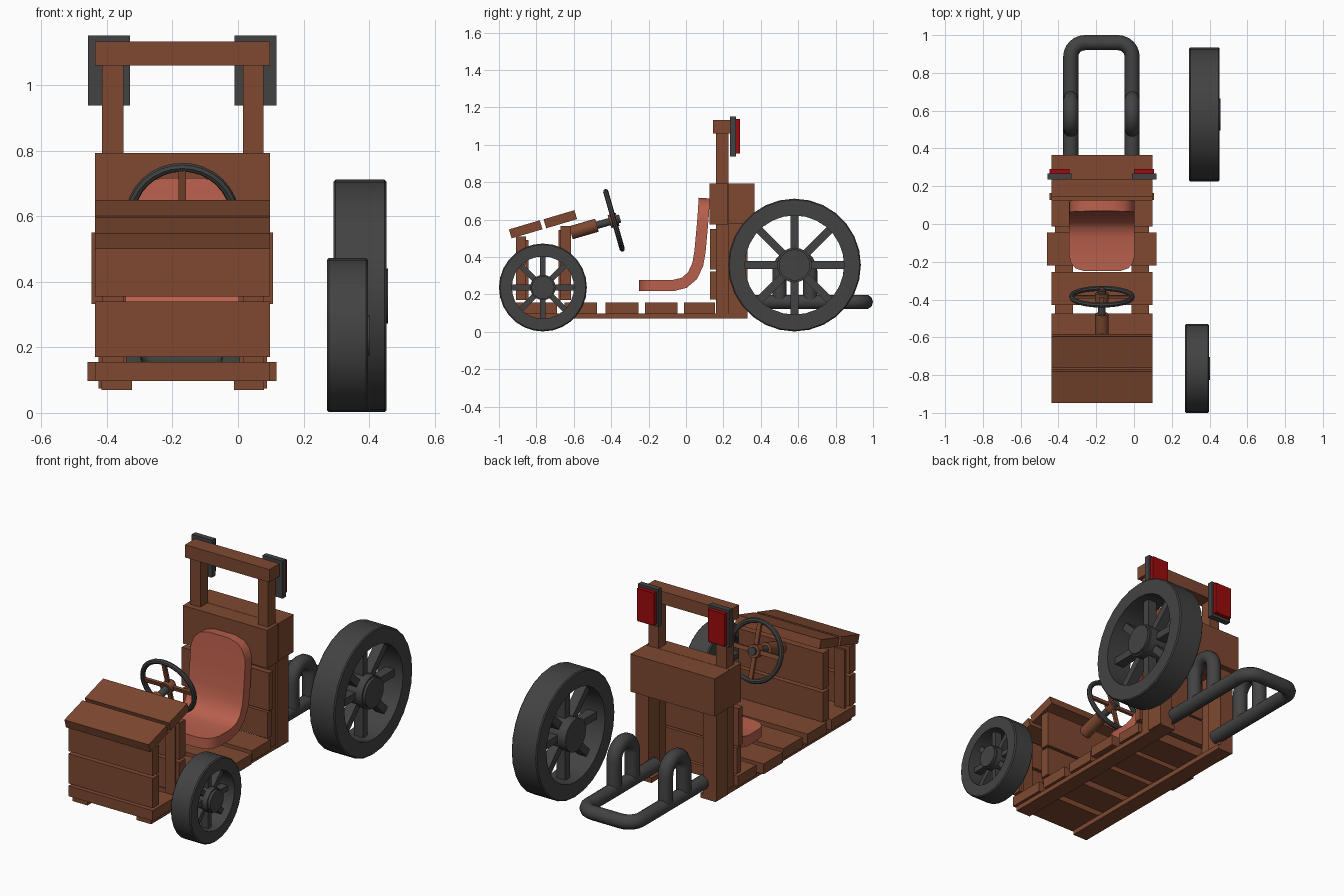
import bpy, bmesh, math
from mathutils import Vector, Matrix

if "Cube" in bpy.data.objects:
    bpy.data.objects.remove(bpy.data.objects["Cube"])

CX = -0.17  # body centre line


def material(name, rgb):
    m = bpy.data.materials.new(name)
    m.diffuse_color = (*rgb, 1)
    m.use_nodes = True
    m.node_tree.nodes["Principled BSDF"].inputs["Base Color"].default_value = m.diffuse_color
    return m


WOOD = material("brown_wood", (0.21, 0.066, 0.03))
GREY = material("dark_grey", (0.055, 0.055, 0.055))
SEAT = material("salmon_seat", (0.48, 0.115, 0.072))
RED = material("lamp_red", (0.33, 0.003, 0.004))


def finish(name, bm, mat, smooth=False):
    bmesh.ops.recalc_face_normals(bm, faces=bm.faces)
    me = bpy.data.meshes.new(name)
    bm.to_mesh(me)
    bm.free()
    ob = bpy.data.objects.new(name, me)
    bpy.context.collection.objects.link(ob)
    me.materials.append(mat)
    if smooth:
        bpy.ops.object.select_all(action='DESELECT')
        ob.select_set(True)
        bpy.context.view_layer.objects.active = ob
        bpy.ops.object.shade_smooth_by_angle(angle=math.radians(35))
    return ob


def box(name, x, y, z, mat=WOOD, tilt=0):
    """Box from (min, max) ranges, tilted about x through its centre."""
    c = Vector((sum(x) / 2, sum(y) / 2, sum(z) / 2))
    bm = bmesh.new()
    bmesh.ops.create_cube(bm, size=1)
    size = Matrix.Diagonal((x[1] - x[0], y[1] - y[0], z[1] - z[0], 1))
    bm.transform(Matrix.Translation(c) @ Matrix.Rotation(tilt, 4, 'X') @ size)
    return finish(name, bm, mat)


def rod(name, a, b, r, mat, n=20):
    a, b = Vector(a), Vector(b)
    bm = bmesh.new()
    bmesh.ops.create_cone(bm, cap_ends=True, segments=n, radius1=r, radius2=r, depth=(b - a).length)
    rot = (b - a).to_track_quat('Z', 'Y').to_matrix().to_4x4()
    bm.transform(Matrix.Translation((a + b) / 2) @ rot)
    return finish(name, bm, mat, True)


def ring(name, profile, n, mat, matrix):
    """Closed (radius, height) profile turned around local z."""
    bm = bmesh.new()
    rows = []
    for i in range(n):
        t = 2 * math.pi * i / n
        rows.append([bm.verts.new((r * math.cos(t), r * math.sin(t), h)) for r, h in profile])
    k = len(profile)
    for i in range(n):
        p, q = rows[i], rows[(i + 1) % n]
        for j in range(k):
            bm.faces.new((p[j], q[j], q[(j + 1) % k], p[(j + 1) % k]))
    bm.transform(matrix)
    return finish(name, bm, mat, True)


def spokes(name, count, r0, r1, width, depth, mat, matrix):
    bm = bmesh.new()
    for i in range(count):
        m = (Matrix.Rotation(2 * math.pi * i / count, 4, 'Z') @ Matrix.Translation(((r0 + r1) / 2, 0, 0))
             @ Matrix.Diagonal((r1 - r0, width, depth, 1)))
        bmesh.ops.create_cube(bm, size=1, matrix=m)
    bm.transform(matrix)
    return finish(name, bm, mat)


def pipe(name, pts, r, mat):
    cu = bpy.data.curves.new(name, 'CURVE')
    cu.dimensions = '3D'
    cu.bevel_depth, cu.bevel_resolution, cu.use_fill_caps = r, 3, True
    sp = cu.splines.new('POLY')
    sp.points.add(len(pts) - 1)
    for p, co in zip(sp.points, pts):
        p.co = (*co, 1)
    ob = bpy.data.objects.new(name, cu)
    bpy.context.collection.objects.link(ob)
    cu.materials.append(mat)
    bpy.ops.object.select_all(action='DESELECT')
    ob.select_set(True)
    bpy.context.view_layer.objects.active = ob
    bpy.ops.object.convert(target='MESH')
    bpy.ops.object.shade_smooth_by_angle(angle=math.radians(40))


def arc(cu, cv, r, a0, a1, n=6):
    return [(cu + r * math.cos(math.radians(a0 + (a1 - a0) * i / n)),
             cv + r * math.sin(math.radians(a0 + (a1 - a0) * i / n))) for i in range(n + 1)]


BODY = (-0.437, 0.097)
SIDES = {"left": (-0.415, -0.35), "right": (0.015, 0.078)}

# Floor rails and planks
for side, x in (("left", (-0.417, -0.323)), ("right", (-0.012, 0.08))):
    box("floor_rail_" + side, x, (-0.9, 0.33), (0.07, 0.098))
for i, (y0, y1) in enumerate([(-0.91, -0.69), (-0.65, -0.475), (-0.43, -0.255), (-0.22, -0.045), (-0.012, 0.155)]):
    box(f"floor_plank_{i}", (-0.46, 0.118) if i == 3 else BODY, (y0, y1), (0.097, 0.156))

# Hood: front and rear plank walls, corner boards and tilted lid
for part, y, top in (("front", (-0.91, -0.855), 0.51), ("rear", (-0.67, -0.615), 0.565)):
    box(f"hood_{part}_lower_plank", BODY, y, (0.17, 0.34))
    box(f"hood_{part}_upper_plank", BODY, y, (0.355, top))
    inner = (y[1], y[1] + 0.012) if part == "front" else (y[0] - 0.012, y[0])
    for side, x in SIDES.items():
        box(f"hood_{part}_batten_{side}", x, inner, (0.15, top - 0.02))
for part, y, z in (("front", -0.857, 0.548), ("rear", -0.672, 0.602)):
    box(f"hood_lid_{part}", BODY, (y - 0.086, y + 0.086), (z - 0.025, z + 0.025), WOOD, math.radians(16.5))

# Seat back: planks, tall posts, rear posts, rear block and top bar
box("back_plank_low", BODY, (0.128, 0.165), (0.172, 0.322))
box("back_plank_middle", (-0.447, 0.107), (0.128, 0.165), (0.333, 0.55))
box("back_plank_top", BODY, (0.125, 0.225), (0.575, 0.793))
for side, x in SIDES.items():
    box("tall_post_" + side, x, (0.16, 0.227), (0.075, 1.07))
    box("rear_post_" + side, (x[0] - 0.01, x[1] + 0.01), (0.227, 0.33), (0.075, 0.58))
box("rear_block", BODY, (0.227, 0.365), (0.578, 0.793))
box("top_bar", BODY, (0.145, 0.237), (1.06, 1.133))

# Rear lamps
for side, x in (("left", -0.394), ("right", 0.054)):
    box("lamp_housing_" + side, (x - 0.064, x + 0.064), (0.235, 0.267), (0.938, 1.152), GREY)
    box("lamp_lens_" + side, (x - 0.053, x + 0.053), (0.265, 0.29), (0.953, 1.138), RED)

# Bucket seat: rounded strip swept along an L path
path = [Vector(p) for p in [(-0.25, 0.247), (-0.235, 0.247), (-0.21, 0.247), (-0.17, 0.247), (-0.07, 0.247),
                            (-0.01, 0.262), (0.035, 0.3), (0.063, 0.36), (0.075, 0.43), (0.085, 0.54),
                            (0.092, 0.62), (0.095, 0.67), (0.097, 0.7), (0.098, 0.715)]]
dist = [0]
for a, b in zip(path, path[1:]):
    dist.append(dist[-1] + (b - a).length)
bm = bmesh.new()
grid = []
for i, p in enumerate(path):
    t = (path[min(i + 1, len(path) - 1)] - path[max(i - 1, 0)]).normalized()
    nrm = Vector((-t.y, t.x))
    def inset(d, r):
        return 0 if d >= r else r - math.sqrt(r * r - (r - d) ** 2)
    hw = 0.173 - max(inset(dist[i], 0.08), inset(dist[-1] - dist[i], 0.11))
    top, bot = p + nrm * 0.03, p - nrm * 0.03
    grid.append([bm.verts.new((CX + s * hw, q.x, q.y)) for s, q in ((-1, top), (1, top), (1, bot), (-1, bot))])
for p, q in zip(grid, grid[1:]):
    for j in range(4):
        bm.faces.new((p[j], q[j], q[(j + 1) % 4], p[(j + 1) % 4]))
bm.faces.new(grid[0])
bm.faces.new(grid[-1])
finish("seat", bm, SEAT, True)

# Steering column and wheel
axis = Vector((0, 0.961, 0.276))
hub = Vector((CX, -0.385, 0.596))
rod("steering_column", hub - axis * 0.24, hub - axis * 0.095, 0.036, WOOD)
rod("steering_shaft", hub - axis * 0.1, hub - axis * 0.01, 0.02, GREY)
rod("steering_hub", hub - axis * 0.025, hub + axis * 0.02, 0.036, WOOD)
rod("steering_cap", hub + axis * 0.018, hub + axis * 0.034, 0.022, GREY)
frame = Matrix.Translation(hub) @ axis.to_track_quat('Z', 'Y').to_matrix().to_4x4()
ring("steering_rim", [(0.16 + u, v) for u, v in arc(0, 0, 0.014, 0, 315, 7)], 32, GREY, frame)
spokes("steering_spokes", 4, 0.025, 0.155, 0.024, 0.014, WOOD, frame)

# Wheels (right side only): tyre, spokes, hub
for name, y, z, r, ri, rh, x0, x1 in (("front", -0.765, 0.237, 0.235, 0.166, 0.068, 0.271, 0.397),
                                      ("rear", 0.58, 0.357, 0.355, 0.265, 0.093, 0.292, 0.453)):
    xm, h, b = (x0 + x1) / 2, (x1 - x0) / 2, 0.006
    m = Matrix.Translation((xm, y, z)) @ Matrix.Rotation(math.pi / 2, 4, 'Y')
    ring(name + "_tyre", [(r, b - h), (r, h - b), (r - b, h), (ri, h), (ri, -h), (r - b, -h)], 28, GREY, m)
    spokes(name + "_spokes", 8, rh * 0.8, ri + 0.01, 0.042 if name == "rear" else 0.03, h * 0.7, GREY, m)
    rod(name + "_hub", (x0, y, z), (x1 - 0.01, y, z), rh, GREY)
    rod(name + "_hub_cap", (x1 - 0.012, y, z), (x1 + 0.005, y, z), rh * 0.9, GREY)

# Exhaust: flat rear loop with an upright arch on each leg
xl, xr, ye, rc, zp = -0.335, -0.01, 0.96, 0.075, 0.16
flat = ([(xl, 0.29)] + arc(xl + rc, ye - rc, rc, 180, 90) + arc(xr - rc, ye - rc, rc, 90, 0) + [(xr, 0.29)])
pipe("exhaust_loop", [(x, y, zp) for x, y in flat], 0.04, GREY)
for side, x in (("left", xl), ("right", xr)):
    up = [(0.5, zp)] + arc(0.582, 0.325, 0.082, 180, 0, 10) + [(0.664, zp)]
    pipe("exhaust_arch_" + side, [(x, y, z) for y, z in up], 0.04, GREY)
